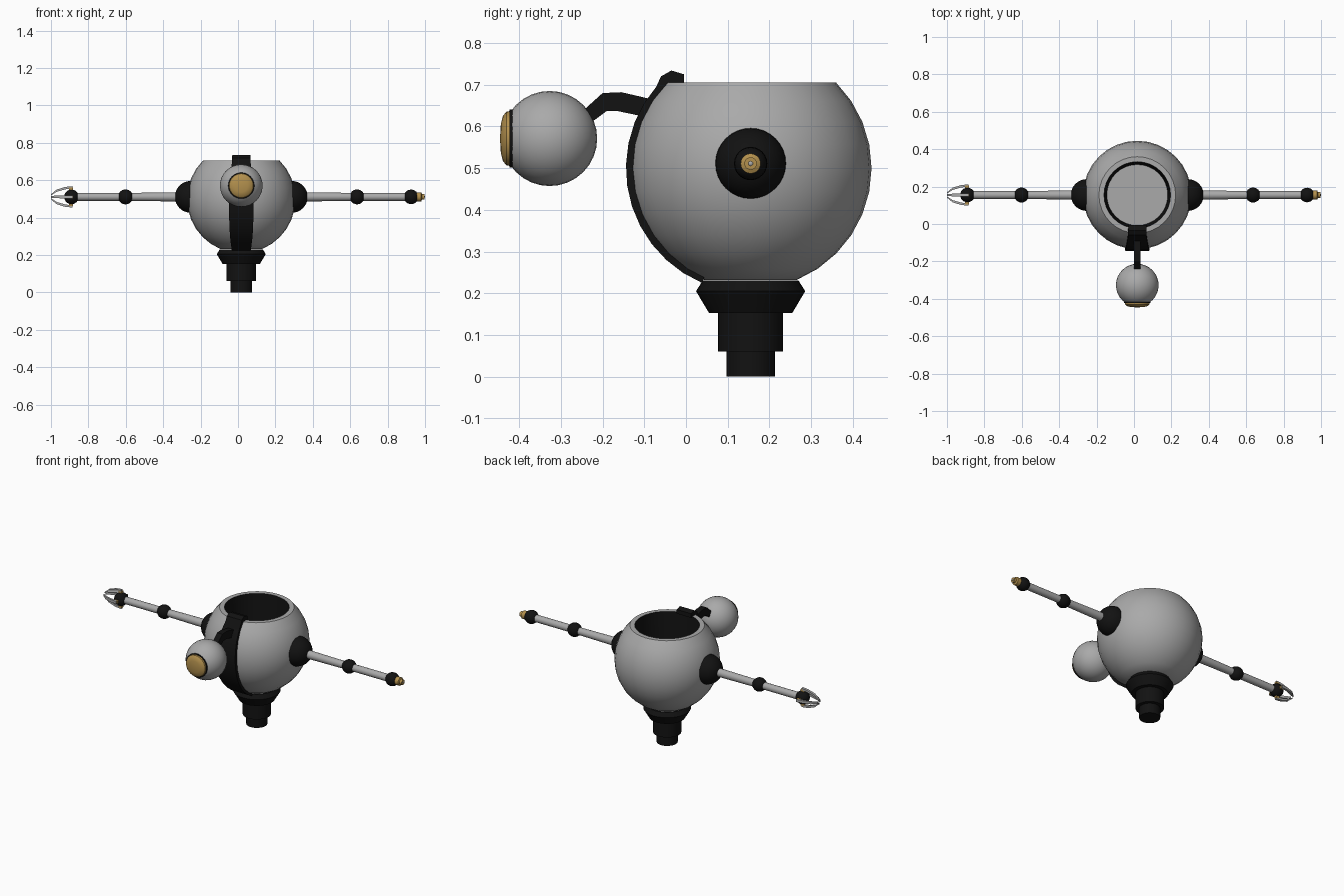
import bpy, bmesh, math
from mathutils import Vector

cube = bpy.data.objects.get("Cube")
if cube:
    bpy.data.objects.remove(cube, do_unlink=True)


def material(name, rgb):
    m = bpy.data.materials.new(name)
    m.use_nodes = True
    m.diffuse_color = (*rgb, 1)
    m.node_tree.nodes["Principled BSDF"].inputs["Base Color"].default_value = (*rgb, 1)
    return m


GREY = material("shell grey", (0.4, 0.4, 0.4))
BLACK = material("joint black", (0.006, 0.006, 0.006))
GOLD = material("lens gold", (0.45, 0.28, 0.075))

CX, CY, CZ, R = 0.0175, 0.155, 0.5, 0.29    # body centre and radius
ARM_Z = 0.511


def finish(name, bm, mats, angle=35):
    bmesh.ops.remove_doubles(bm, verts=bm.verts, dist=1e-5)
    bmesh.ops.recalc_face_normals(bm, faces=bm.faces)
    me = bpy.data.meshes.new(name)
    bm.to_mesh(me)
    bm.free()
    ob = bpy.data.objects.new(name, me)
    bpy.context.collection.objects.link(ob)
    for m in mats:
        me.materials.append(m)
    bpy.ops.object.select_all(action="DESELECT")
    ob.select_set(True)
    bpy.context.view_layer.objects.active = ob
    bpy.ops.object.shade_smooth_by_angle(angle=math.radians(angle))
    return ob


def revolve(name, profile, origin, axis, mats, seg=32, slots=None):
    """Spin a (radius, height) profile about an axis through origin."""
    bm = bmesh.new()
    turn = Vector(axis).to_track_quat("Z", "Y")
    rings = []
    for r, h in profile:
        ring = []
        for i in range(seg):
            a = math.tau * i / seg
            p = Vector((r * math.cos(a), r * math.sin(a), h))
            ring.append(bm.verts.new(Vector(origin) + turn @ p))
        rings.append(ring)
    for k in range(len(rings) - 1):
        a, b = rings[k], rings[k + 1]
        for i in range(seg):
            j = (i + 1) % seg
            f = bm.faces.new((a[i], a[j], b[j], b[i]))
            f.material_index = slots[k] if slots else 0
    return finish(name, bm, mats)


def ball(name, centre, radius, mat, seg=24):
    n = seg // 2
    arc = [(radius * math.sin(math.pi * k / n), -radius * math.cos(math.pi * k / n))
           for k in range(n + 1)]
    return revolve(name, arc, centre, (1, 0, 0), [mat], seg)


def ribbon(name, sections, mat):
    """Box-section strip: each section is four points, joined and capped."""
    bm = bmesh.new()
    loops = [[bm.verts.new(p) for p in s] for s in sections]
    for a, b in zip(loops, loops[1:]):
        for i in range(4):
            j = (i + 1) % 4
            bm.faces.new((a[i], a[j], b[j], b[i]))
    bm.faces.new(loops[0])
    bm.faces.new(loops[-1])
    return finish(name, bm, [mat], 25)


def strip(name, outer, inner, widths, mat):
    """Ribbon in the front-to-back plane from outer and inner (y, z) edges."""
    return ribbon(name, [[(CX - w, *o), (CX + w, *o), (CX + w, *i), (CX - w, *i)]
                         for o, i, w in zip(outer, inner, widths)], mat)


# Body: cut sphere with a black-lined opening and a grey floor inside
lats = [math.radians(-67.5 + 11.25 * k) for k in range(11)]
shell = [(0, R * math.sin(lats[0]))]
shell += [(R * math.cos(a), R * math.sin(a)) for a in lats]
top = shell[-1][1]
slots = [0] * len(shell) + [1, 0]
shell += [(0.178, top), (0.163, 0), (0, 0)]
revolve("body_shell", shell, (CX, CY, CZ), (0, 0, 1), [GREY, BLACK], 32, slots)

# Stepped base
revolve("base", [(0, 0), (0.058, 0), (0.058, 0.06), (0.078, 0.06), (0.078, 0.153),
                 (0.1, 0.153), (0.131, 0.205), (0.115, 0.23), (0, 0.23)],
        (CX, CY, 0), (0, 0, 1), [BLACK])

# Front strap, following the body and hooking over the rim
outer, inner, widths = [], [], []
for k in range(12):
    t = k / 11
    a = math.radians(-67 + 108 * t)
    for edge, r in ((outer, 0.299), (inner, 0.265)):
        edge.append((CY - r * math.cos(a), CZ + r * math.sin(a)))
    widths.append(0.05 + 0.015 * math.sin(math.pi * t))
outer += [(-0.06, 0.72), (-0.035, 0.734), (-0.005, 0.725)]
inner += [(-0.03, 0.69), (-0.02, 0.7), (-0.005, 0.7)]
widths += [0.05, 0.048, 0.048]
strip("front_strap", outer, inner, widths, BLACK)

# Bent neck
strip("neck", [(-0.25, 0.635), (-0.2, 0.68), (-0.155, 0.682), (-0.06, 0.66)],
      [(-0.24, 0.6), (-0.19, 0.637), (-0.165, 0.637), (-0.06, 0.615)],
      [0.018] * 4, BLACK)

# Head with ringed lens
HEAD = Vector((CX, -0.327, 0.571))
ball("head", HEAD, 0.114, GREY, 32)
revolve("lens_ring", [(0, 0.08), (0.07, 0.088), (0.07, 0.096), (0, 0.096)],
        HEAD, (0, -1, 0), [BLACK])
revolve("lens", [(0, 0.09), (0.066, 0.094), (0.064, 0.104), (0.054, 0.112),
                 (0.035, 0.117), (0, 0.119)], HEAD, (0, -1, 0), [GOLD])

# Arms: shoulder, two rods, elbow and wrist on each side
for side, s in (("left", 1), ("right", -1)):
    at = lambda d: (CX + s * d, CY, ARM_Z)
    ball(side + "_shoulder", at(0.27), 0.085, BLACK, 32)
    for part, a, b, r0, r1 in (("upper_arm", 0.3, 0.62, 0.025, 0.021),
                               ("forearm", 0.62, 0.9, 0.021, 0.021)):
        revolve(f"{side}_{part}", [(0, a), (r0, a), (r1, b), (0, b)],
                at(0), (s, 0, 0), [GREY], 20)
    ball(side + "_elbow", at(0.619), 0.04, BLACK)
    ball(side + "_wrist", at(0.908), 0.039, BLACK)

# Left tool: gold nozzle with a small grey tip
revolve("nozzle", [(0, 0.93), (0.024, 0.93), (0.024, 0.962), (0.015, 0.966),
                   (0.015, 0.98), (0, 0.98)], (CX, CY, ARM_Z), (1, 0, 0), [GOLD], 20)
ball("nozzle_tip", (CX + 0.974, CY, ARM_Z), 0.0085, GREY, 12)

# Right tool: four gripper fingers on gold mounts
for q in range(4):
    a = q * math.pi / 2
    out = Vector((0, math.cos(a), math.sin(a)))
    across = Vector((0, -math.sin(a), math.cos(a)))

    def finger(name, points, mat):
        base = Vector((0, CY, ARM_Z))
        sections = []
        for x, lo, hi, w in points:
            c = base + Vector((x, 0, 0))
            sections.append([c + out * lo - across * w, c + out * lo + across * w,
                             c + out * hi + across * w, c + out * hi - across * w])
        ribbon(name, sections, mat)

    finger(f"finger_mount_{q + 1}", [(-0.882, 0.025, 0.05, 0.008),
                                     (-0.904, 0.025, 0.05, 0.008)], GOLD)
    finger(f"finger_{q + 1}", [(-0.886, 0.046, 0.057, 0.008), (-0.925, 0.04, 0.053, 0.008),
                               (-0.97, 0.027, 0.039, 0.007), (-1.0, 0.007, 0.014, 0.005)], GREY)
